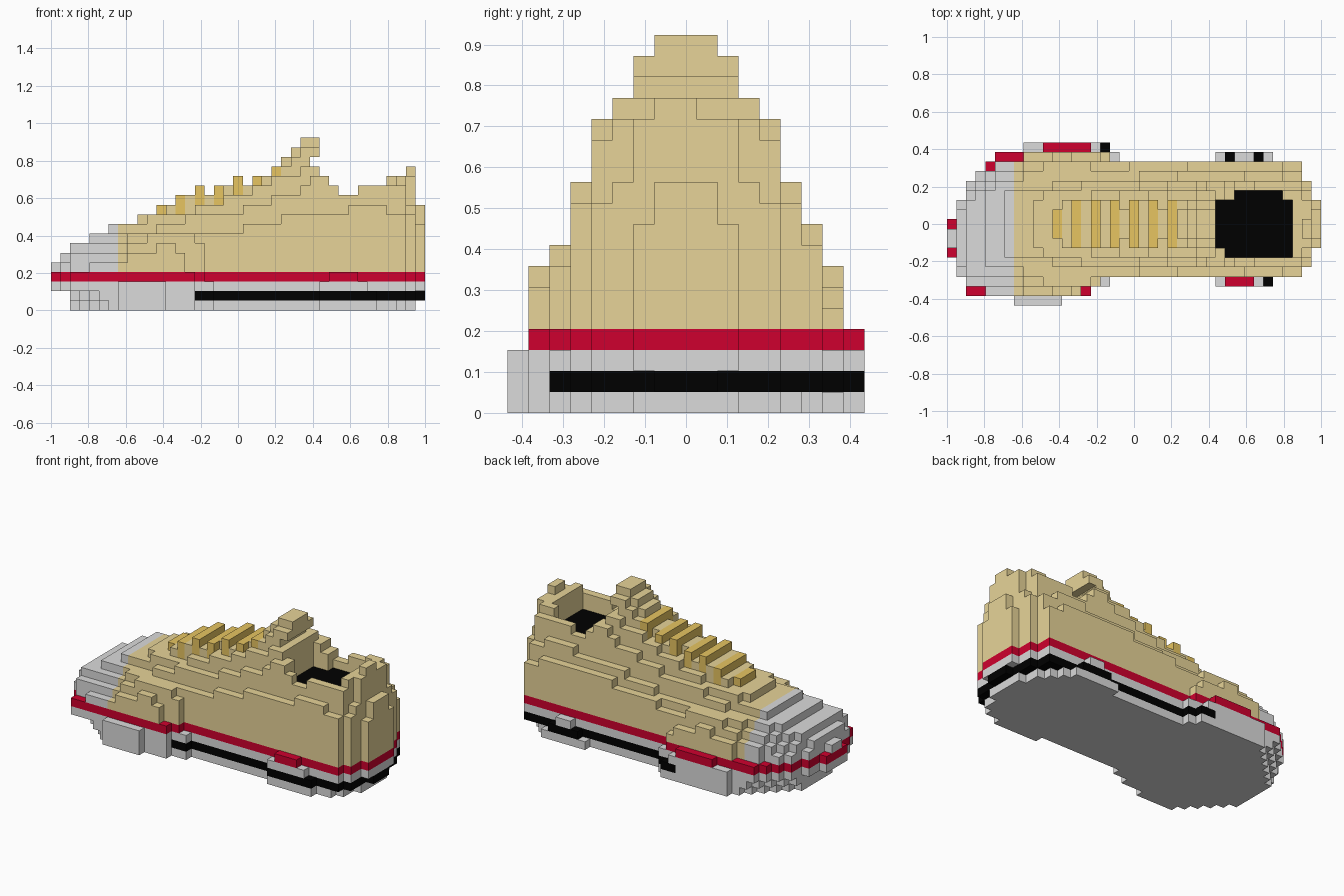
import bpy, bmesh

if "Cube" in bpy.data.objects:
    bpy.data.objects.remove(bpy.data.objects["Cube"])

V = 2 / 39                    # block size: 39 x 17 x 18 blocks
NX, NY = 39, 17


def material(name, rgb):
    m = bpy.data.materials.new(name)
    lin = [((c / 255 + 0.055) / 1.055) ** 2.4 if c > 10 else c / 255 / 12.92 for c in rgb]
    m.diffuse_color = (*lin, 1)
    m.use_nodes = True
    m.node_tree.nodes["Principled BSDF"].inputs["Base Color"].default_value = m.diffuse_color
    return m


mats = {
    "upper": material("tan canvas", (231, 212, 152)),
    "laces": material("gold lace", (231, 197, 97)),
    "toe_cap": material("light grey rubber", (219, 219, 219)),
    "red_stripe": material("red stripe", (207, 0, 46)),
    "black_stripe": material("black", (0, 0, 0)),
}
mats["sole"] = mats["toe_cap"]
mats["insole"] = mats["black_stripe"]


def steps(*pairs):
    """Expand (value, count) runs into a list."""
    return [v for v, n in pairs for _ in range(n)]


# Plan outline (first and last block per slice) and ridge height along the shoe
LO = steps((5, 1), (3, 1), (1, 13), (2, 2), (3, 20), (4, 1), (6, 1))
HI = [8, 10, 12, 13, 14] + steps((15, 12), (14, 20), (12, 1), (10, 1))
RIDGE = [5, 6, 7, 7, 8, 8, 9, 9, 9, 10, 10, 10, 11, 11, 12, 12, 12, 12, 13, 13, 13, 13, 14,
         14, 16, 17, 18, 15, 14, 13, 12, 12, 13, 13, 13, 14, 14, 13, 11]
# Side slope: height limits by distance from the centre line, at key slices
KEYS = [(8, [9, 9, 9, 9, 8, 8, 7, 6]),
        (12, [12, 12, 11, 10, 9, 8, 8, 7]),
        (16, [13, 13, 12, 11, 10, 8, 7, 5]),
        (22, [14, 14, 13, 13, 11, 9, 8, 5]),
        (26, [18, 18, 17, 15, 13, 10, 9, 5]),
        (28, [18, 18, 17, 15, 14, 10, 9, 5]),
        (33, [18, 18, 17, 15, 14, 11, 9, 5]),
        (36, [18, 18, 17, 14, 13, 10, 8, 5]),
        (38, [11, 11, 9, 8, 7, 7, 7, 5])]


def side_limit(i, d):
    for (a, pa), (b, pb) in zip(KEYS, KEYS[1:]):
        if i <= b:
            t = max(0, (i - a) / (b - a))
            return round(pa[d] + (pb[d] - pa[d]) * t)


def height(i, j):
    inset = min(j - LO[i], HI[i] - j)
    if inset < 0:
        return 0
    if i < 8:
        return min(RIDGE[i], 5 + inset)
    return min(RIDGE[i], side_limit(i, abs(j - 8)))


H = {(i, j): height(i, j) for i in range(NX) for j in range(NY)}


def run(j, start, *heights):
    for n, h in enumerate(heights):
        H[start + n, j] = h


# Sole flares and bumps outside the upper
run(0, 7, 3, 3, 3, 3, 3)
run(1, 2, 4, 4)
run(1, 14, 4)
run(2, 16, 3)
run(16, 8, 3, 3, 4, 4, 4, 4, 4, 3, 2)
run(14, 4, 4)
run(15, 5, 4, 4, 4)
run(15, 17, 3)
run(2, 28, 3, 4, 4, 4, 3, 2)
run(15, 28, 1, 2, 3, 3, 2, 1)
H[0, 5] = H[0, 8] = 4
# Heel tab
for j, h in zip(range(6, 11), (14, 15, 15, 14, 14)):
    H[37, j] = h

# Ankle opening
hole = {(i, j) for i in range(28, 36) for j in range(6, 11)}
hole |= {(i, 11) for i in range(30, 35)} | {(i, 5) for i in range(29, 36)}
for c in hole:
    H[c] = 11

# Raised laces
lace_h = dict(zip(range(11, 24, 2), (11, 12, 13, 13, 14, 14, 15)))
lace_cells = {}
for i, h in lace_h.items():
    for j in (range(7, 10) if i == 11 else range(6, 11)):
        H[i, j] = h
        lace_cells[i, j] = h

# Rounded underside of toe and heel: ranges of the lowest layer, next layer is one wider
BOTTOM = {2: (5, 10), 3: (4, 11), 4: (3, 12), 5: (2, 13), 6: (1, 14),
          35: (3, 13), 36: (4, 12), 37: (6, 10)}


def base(i, j):
    if i < 2:
        return 2
    if i == 38:
        return 1 if abs(j - 8) < 2 else 2
    lo, hi = BOTTOM.get(i, (0, 16))
    out = max(lo - j, j - hi)
    return 0 if out <= 0 else 1 if out == 1 or i > 30 else 2


def part_of(i, j, k):
    if k == 3:
        return "red_stripe"
    if k < 3:
        return "black_stripe" if k == 1 and i >= 15 else "sole"
    if (i, j) in hole:
        return "insole" if k == 10 else "upper"
    if k >= lace_cells.get((i, j), 99) - 2:
        return "laces"
    return "toe_cap" if i < 7 else "upper"


cells = {(i, j, k): part_of(i, j, k) for (i, j), h in H.items() for k in range(base(i, j), h)}
# Tongue tip overhanging the opening
for j in range(6, 11):
    for k in (16, 17):
        if k < (18 if abs(j - 8) < 2 else 17):
            cells[27, j, k] = "upper"

# Outward faces of one block, as corner loops
FACES = {(1, 0, 0): ((1, 0, 0), (1, 1, 0), (1, 1, 1), (1, 0, 1)),
         (-1, 0, 0): ((0, 0, 0), (0, 0, 1), (0, 1, 1), (0, 1, 0)),
         (0, 1, 0): ((0, 1, 0), (0, 1, 1), (1, 1, 1), (1, 1, 0)),
         (0, -1, 0): ((0, 0, 0), (1, 0, 0), (1, 0, 1), (0, 0, 1)),
         (0, 0, 1): ((0, 0, 1), (1, 0, 1), (1, 1, 1), (0, 1, 1)),
         (0, 0, -1): ((0, 0, 0), (0, 1, 0), (1, 1, 0), (1, 0, 0))}


def build(name):
    """Skin the exposed sides of every block belonging to a part."""
    bm, verts = bmesh.new(), {}
    for (i, j, k), part in cells.items():
        if part != name:
            continue
        for (a, b, c), loop in FACES.items():
            if (i + a, j + b, k + c) in cells:
                continue
            pts = [(i + x, j + y, k + z) for x, y, z in loop]
            for p in pts:
                if p not in verts:
                    verts[p] = bm.verts.new(((p[0] - NX / 2) * V, (p[1] - NY / 2) * V, p[2] * V))
            bm.faces.new([verts[p] for p in pts])
    me = bpy.data.meshes.new(name)
    bm.to_mesh(me)
    bm.free()
    me.materials.append(mats[name])
    bpy.context.collection.objects.link(bpy.data.objects.new(name, me))


for part in mats:
    build(part)
